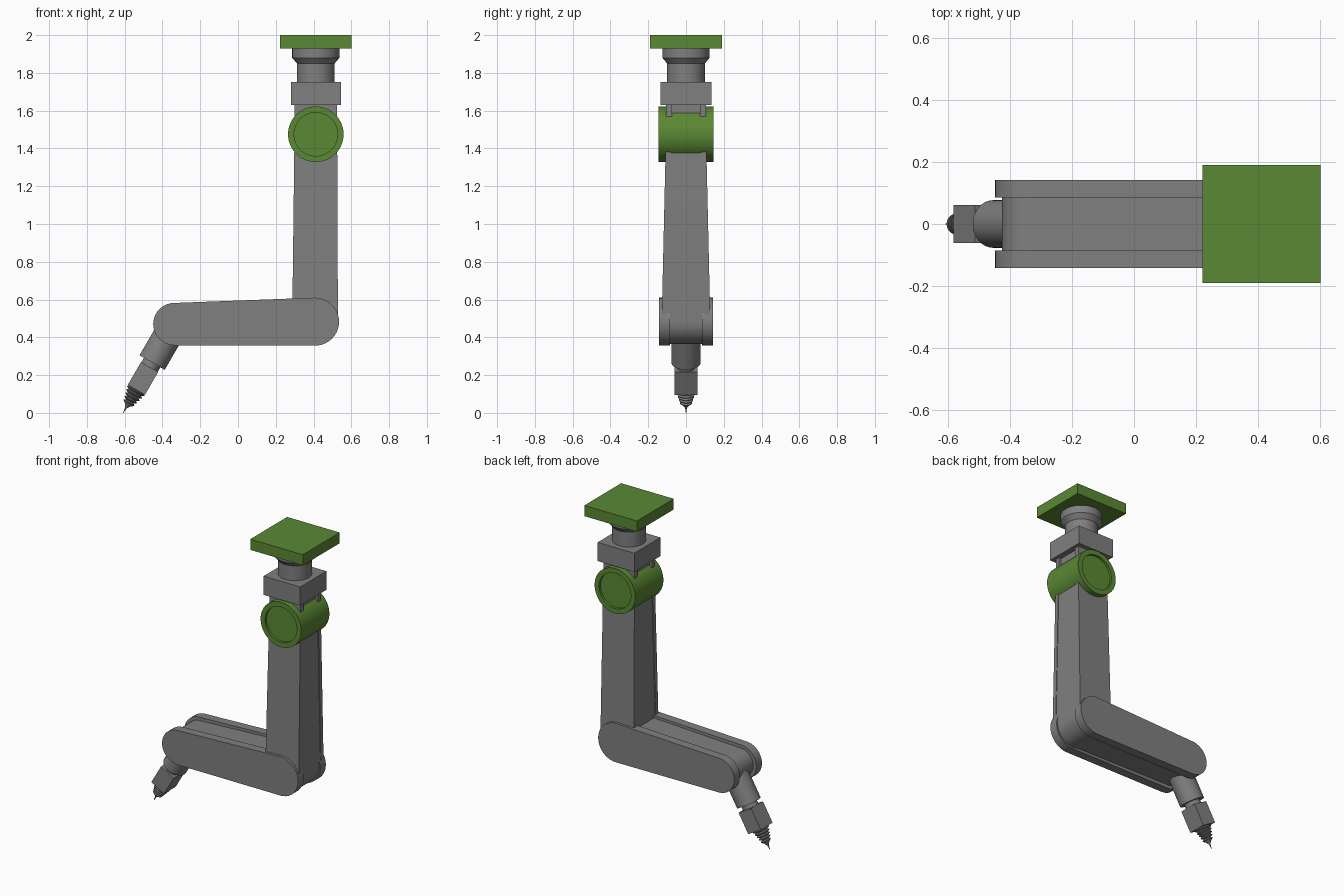
import bpy, bmesh
from math import sin, cos, pi, radians
from mathutils import Matrix

cube = bpy.data.objects.get("Cube")
if cube:
    bpy.data.objects.remove(cube, do_unlink=True)


def material(name, rgb):
    m = bpy.data.materials.new(name)
    m.use_nodes = True
    m.diffuse_color = (*rgb, 1)
    m.node_tree.nodes["Principled BSDF"].inputs["Base Color"].default_value = (*rgb, 1)
    return m


GREY = material("metal grey", (0.215, 0.215, 0.215))
GREEN = material("leaf green", (0.102, 0.247, 0.034))


def finish(name, bm, mat, matrix=Matrix()):
    bmesh.ops.recalc_face_normals(bm, faces=bm.faces)
    mesh = bpy.data.meshes.new(name)
    bm.to_mesh(mesh)
    bm.free()
    mesh.materials.append(mat)
    ob = bpy.data.objects.new(name, mesh)
    ob.matrix_world = matrix
    bpy.context.collection.objects.link(ob)
    bpy.ops.object.select_all(action='DESELECT')
    ob.select_set(True)
    bpy.context.view_layer.objects.active = ob
    bpy.ops.object.shade_smooth_by_angle(angle=radians(30))
    return ob


def box(name, size, centre, mat, matrix=Matrix()):
    bm = bmesh.new()
    bmesh.ops.create_cube(bm, size=1, matrix=Matrix.Translation(centre) @ Matrix.Diagonal((*size, 1)))
    return finish(name, bm, mat, matrix)


def lathe(name, profile, mat, matrix, sides=40):
    """Turn (radius, height) pairs about local z."""
    bm = bmesh.new()
    rings = [[bm.verts.new((r * cos(2 * pi * i / sides), r * sin(2 * pi * i / sides), z))
              for i in range(sides)] for r, z in profile]
    for a, b in zip(rings, rings[1:]):
        for i in range(sides):
            j = (i + 1) % sides
            bm.faces.new((a[i], a[j], b[j], b[i]))
    bm.faces.new(rings[0])
    bm.faces.new(rings[-1])
    return finish(name, bm, mat, matrix)


def prism(name, outline, y0, y1, mat, spread=None):
    """Extrude an (x, z) outline along y; spread(z) shifts y outward."""
    bm = bmesh.new()
    sides = [[bm.verts.new((x, y + (spread(z) * (1 if y > 0 else -1) if spread else 0), z))
              for x, z in outline] for y in (y0, y1)]
    bm.faces.new(sides[0])
    bm.faces.new(sides[1])
    n = len(outline)
    for i in range(n):
        j = (i + 1) % n
        bm.faces.new((sides[0][i], sides[0][j], sides[1][j], sides[1][i]))
    return finish(name, bm, mat)


def arc(x, z, r, start, end, steps=20):
    return [(x + r * cos(radians(start + (end - start) * i / steps)),
             z + r * sin(radians(start + (end - start) * i / steps))) for i in range(steps + 1)]


ELBOW = (0.408, 0.483)
WRIST = (-0.337, 0.47)
SHOULDER = (0.412, 1.475)
SIDES = (("right", -1), ("left", 1))


def lower_outline(r_wrist, r_elbow):
    return arc(*WRIST, r_wrist, 90, 270) + arc(*ELBOW, r_elbow, -90, 90)


def upper_outline(r_elbow, half_top):
    return arc(*ELBOW, r_elbow, 180, 360) + [(SHOULDER[0] + half_top, SHOULDER[1]),
                                             (SHOULDER[0] - half_top, SHOULDER[1])]


def taper(z):
    return (SHOULDER[1] - z) * 0.023


# Mounting plate, flange and base block
cx = SHOULDER[0]
box("mounting_plate", (0.38, 0.38, 0.07), (cx, 0, 1.965), GREEN)
lathe("base_flange", [(0.1, 1.74), (0.1, 1.85), (0.125, 1.88), (0.125, 1.935)],
      GREY, Matrix.Translation((cx, 0, 0)))
box("base_block", (0.265, 0.27, 0.122), (cx, 0, 1.692), GREY)

# Fork between base block and shoulder
box("fork_core", (0.19, 0.16, 0.2), (cx, 0, 1.55), GREY)
for side, s in SIDES:
    box(f"{side}_fork_cheek", (0.225, 0.03, 0.2), (cx, s * 0.09, 1.55), GREY)

# Shoulder drum with a recessed cap at each end
drum = [(0.115, 0.13), (0.115, 0.145), (0.147, 0.145)]
lathe("shoulder_drum", [(r, -h) for r, h in drum] + drum[::-1], GREEN,
      Matrix.Translation((SHOULDER[0], 0, SHOULDER[1])) @ Matrix.Rotation(pi / 2, 4, 'X'), 64)

# Upper arm: recessed core between tapered side plates
prism("upper_arm_core", upper_outline(0.118, 0.109), -0.08, 0.08, GREY, taper)
for side, s in SIDES:
    prism(f"{side}_upper_arm_plate", upper_outline(0.121, 0.113), s * 0.078, s * 0.106, GREY, taper)

# Lower arm: recessed core between two rounded side plates
prism("lower_arm_core", lower_outline(0.09, 0.112), -0.09, 0.09, GREY)
for side, s in SIDES:
    prism(f"{side}_lower_arm_plate", lower_outline(0.112, 0.127), s * 0.085, s * 0.143, GREY)

# Wrist, tool holder and threaded bit, all along one tilted axis
axis = Matrix.Translation((WRIST[0], 0, WRIST[1])) @ Matrix.Rotation(radians(210), 4, 'Y')
lathe("wrist", [(0.077, 0), (0.077, 0.235), (0.05, 0.235), (0.05, 0.27)], GREY, axis)
box("tool_holder", (0.105, 0.122, 0.14), (0, 0, 0.332), GREY, axis)
thread = []
for i in range(5):
    r, h = 0.052 - i * 0.005, 0.4 + i * 0.018
    thread += [(r - 0.01, h), (r, h + 0.006), (r, h + 0.01)]
lathe("threaded_bit", thread + [(0.016, 0.495), (0.005, 0.512), (0.001, 0.542)], GREY, axis, 24)
